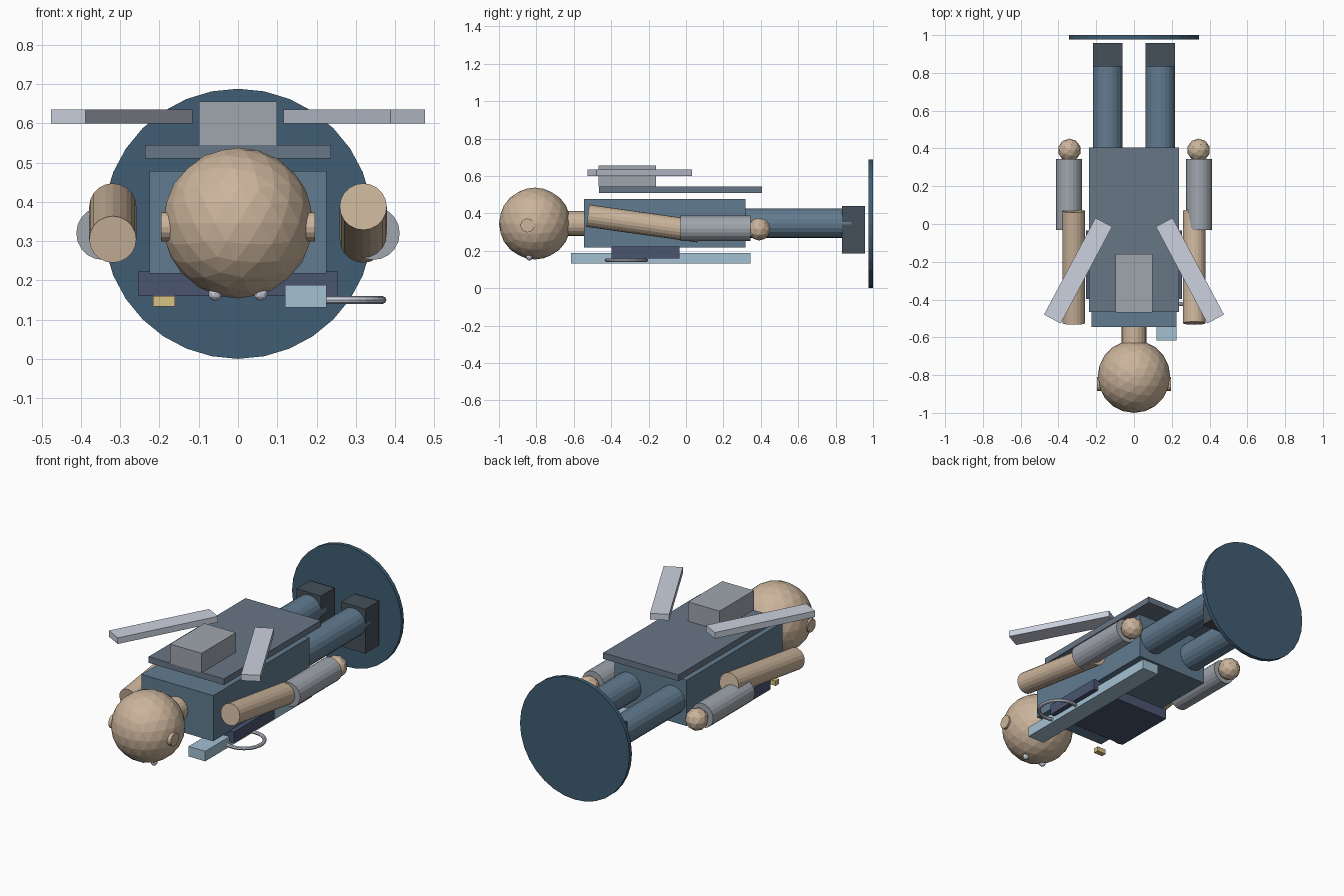
import bpy
from math import radians, pi

if "Cube" in bpy.data.objects:
    bpy.data.objects.remove(bpy.data.objects["Cube"])


def material(name, rgb):
    m = bpy.data.materials.new(name)
    m.diffuse_color = (*rgb, 1)
    m.use_nodes = True
    m.node_tree.nodes["Principled BSDF"].inputs["Base Color"].default_value = m.diffuse_color
    return m


SKIN = material("skin", (0.60, 0.46, 0.33))
BLUE = material("blue_cloth", (0.12, 0.20, 0.28))
PLATE = material("back_plate", (0.14, 0.18, 0.24))
NAVY = material("navy", (0.07, 0.09, 0.16))
BASE = material("base", (0.05, 0.11, 0.17))
BOOT = material("boot", (0.06, 0.08, 0.10))
STEEL = material("pale_blue", (0.37, 0.53, 0.65))
SILVER = material("silver", (0.60, 0.64, 0.74))
GREY = material("grey", (0.35, 0.38, 0.42))
GOLD = material("gold", (0.68, 0.54, 0.22))


def finish(name, mat):
    ob = bpy.context.object
    ob.name = name
    ob.data.materials.append(mat)
    return ob


def box(name, mat, x, y, z, turn=0):
    """Box from (min, max) ranges, optionally turned about z."""
    r = (x, y, z)
    bpy.ops.mesh.primitive_cube_add(size=1, location=[(a + b) / 2 for a, b in r],
                                    rotation=(0, 0, turn))
    ob = finish(name, mat)
    ob.scale = [b - a for a, b in r]
    return ob


def rod(name, mat, centre, radius, length, rot=(pi / 2, 0, 0), sides=20):
    bpy.ops.mesh.primitive_cylinder_add(vertices=sides, radius=radius, depth=length,
                                        location=centre, rotation=rot)
    return finish(name, mat)


def ball(name, mat, centre, radius, level):
    bpy.ops.mesh.primitive_ico_sphere_add(subdivisions=level, radius=radius, location=centre)
    return finish(name, mat)


# Head, neck and trunk
ball("head", SKIN, (0, -0.808, 0.346), 0.192, 3)
rod("neck", SKIN, (0, -0.59, 0.346), 0.066, 0.16)
box("torso", BLUE, (-0.226, 0.226), (-0.545, 0.318), (0.218, 0.478))
box("chest_panel", NAVY, (-0.253, 0.253), (-0.398, -0.035), (0.16, 0.222))
box("back_plate", PLATE, (-0.237, 0.237), (-0.465, 0.406), (0.51, 0.545))
box("back_pack", GREY, (-0.099, 0.099), (-0.468, -0.16), (0.545, 0.655))

# Paired parts
for side, s in (("left", -1), ("right", 1)):
    rod(side + "_ear", SKIN, (s * 0.175, -0.848, 0.336), 0.037, 0.043, (0, pi / 2, 0), 16)
    ball(side + "_eye", SILVER, (s * 0.058, -0.837, 0.166), 0.018, 2)
    # upper arms swing in opposite directions
    rod(side + "_upper_arm", SKIN, (s * 0.319, -0.228, 0.346), 0.06, 0.6,
        (radians(90 - s * 8), 0, 0))
    rod(side + "_forearm", GREY, (s * 0.344, 0.157, 0.32), 0.068, 0.375)
    ball(side + "_hand", SKIN, (s * 0.342, 0.391, 0.316), 0.061, 2)
    rod(side + "_leg", BLUE, (s * 0.139, 0.592, 0.347), 0.079, 0.585)
    xs = sorted((s * 0.062, s * 0.217))
    box(side + "_boot", BOOT, xs, (0.835, 0.957), (0.187, 0.44))
    xs = sorted((s * 0.246, s * 0.346))
    box(side + "_wing_blade", SILVER, xs, (-0.537, 0.043), (0.6, 0.635), s * radians(28))

# Front gear
box("carried_bar", STEEL, (0.12, 0.225), (-0.616, 0.345), (0.131, 0.188))
bpy.ops.mesh.primitive_torus_add(major_radius=0.106, minor_radius=0.01, major_segments=32,
                                 minor_segments=8, location=(0.262, -0.319, 0.15))
finish("bar_ring", SILVER)
box("badge", GOLD, (-0.217, -0.161), (-0.526, -0.496), (0.133, 0.16))

# Round base disc
rod("base_disc", BASE, (0, 0.9885, 0.344), 0.344, 0.023, sides=32)
